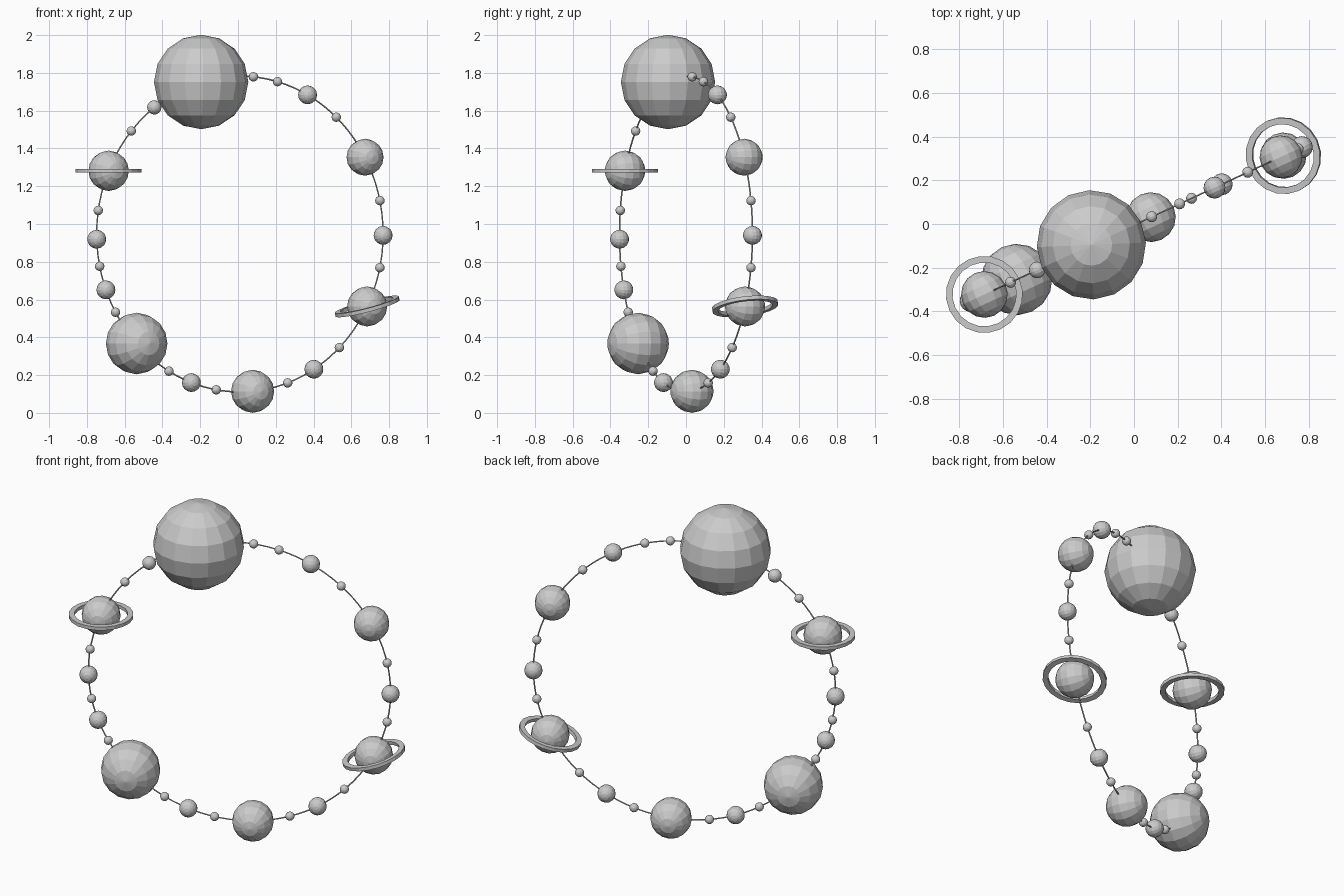
import bpy
import bmesh
from math import sin, cos, pi, radians
from mathutils import Matrix, Vector

cube = bpy.data.objects.get("Cube")
if cube:
    bpy.data.objects.remove(cube, do_unlink=True)

LOOP_R = 0.836
TURN = Matrix.Rotation(radians(24.9), 4, 'Z')
CENTRE = Vector((0.01, 0, 0.947))
POLE = Matrix.Rotation(radians(90), 4, 'X')   # lays an axis along the loop's own axis

grey = bpy.data.materials.new("plain grey")
grey.use_nodes = True
grey.diffuse_color = (0.6, 0.6, 0.6, 1)
grey.node_tree.nodes["Principled BSDF"].inputs["Base Color"].default_value = grey.diffuse_color


def add_object(name, bm, matrix):
    bmesh.ops.recalc_face_normals(bm, faces=bm.faces)
    mesh = bpy.data.meshes.new(name)
    bm.to_mesh(mesh)
    bm.free()
    mesh.materials.append(grey)
    obj = bpy.data.objects.new(name, mesh)
    obj.matrix_world = matrix
    bpy.context.collection.objects.link(obj)
    return obj


def on_loop(degrees):
    """Frame at a clockwise angle from the top of the loop."""
    a = radians(degrees)
    spot = Vector((sin(a), 0, cos(a))) * LOOP_R
    return Matrix.Translation(CENTRE) @ TURN @ Matrix.Translation(spot)


def sphere(name, degrees, radius, tilt=POLE):
    bm = bmesh.new()
    bmesh.ops.create_uvsphere(bm, u_segments=16, v_segments=8, radius=radius)
    add_object(name, bm, on_loop(degrees) @ tilt)


def lathe(name, profile, steps, matrix):
    """Turn a closed (radius, height) profile about the z axis."""
    bm = bmesh.new()
    rows = []
    for i in range(steps):
        a = 2 * pi * i / steps
        rows.append([bm.verts.new((r * cos(a), r * sin(a), h)) for r, h in profile])
    n = len(profile)
    for i in range(steps):
        p, q = rows[i], rows[(i + 1) % steps]
        for j in range(n):
            k = (j + 1) % n
            bm.faces.new((p[j], q[j], q[k], p[k]))
    return add_object(name, bm, matrix)


# Cord through all the beads
cord = [(LOOP_R + 0.004 * cos(pi * k / 3), 0.004 * sin(pi * k / 3)) for k in range(6)]
lathe("cord", cord, 96, Matrix.Translation(CENTRE) @ TURN @ POLE)

# Large bead, standing upright
sphere("sun_bead", -15.7, 0.25, Matrix.Identity(4))

# Planet beads
for number, (angle, radius) in enumerate([(60.9, 0.098), (117.3, 0.106), (174.9, 0.114),
                                          (226.1, 0.163), (293.6, 0.107)], 1):
    sphere(f"planet_bead_{number}", angle, radius)

# Medium beads
for number, angle in enumerate([28.2, 90.5, 148.9, 199.8, 249.3, 268.1], 1):
    sphere(f"medium_bead_{number}", angle, 0.05)
sphere("medium_bead_7", 323.3, 0.038)

# Small spacer beads
for number, angle in enumerate([5.4, 15.2, 42.3, 77.8, 102.3, 136, 160.5, 189.5,
                                209.7, 240.3, 258.2, 278.6, 310.7], 1):
    sphere(f"spacer_bead_{number}", angle, 0.025)

# Flat rings around two planets, one level and one tilted
band = [(0.146, -0.01), (0.176, -0.01), (0.176, 0.01), (0.146, 0.01)]
for name, angle, tilt in [("level_ring", 293.6, 0), ("tilted_ring", 117.3, -16)]:
    lathe(name, band, 20, on_loop(angle) @ Matrix.Rotation(radians(tilt), 4, 'Y'))
